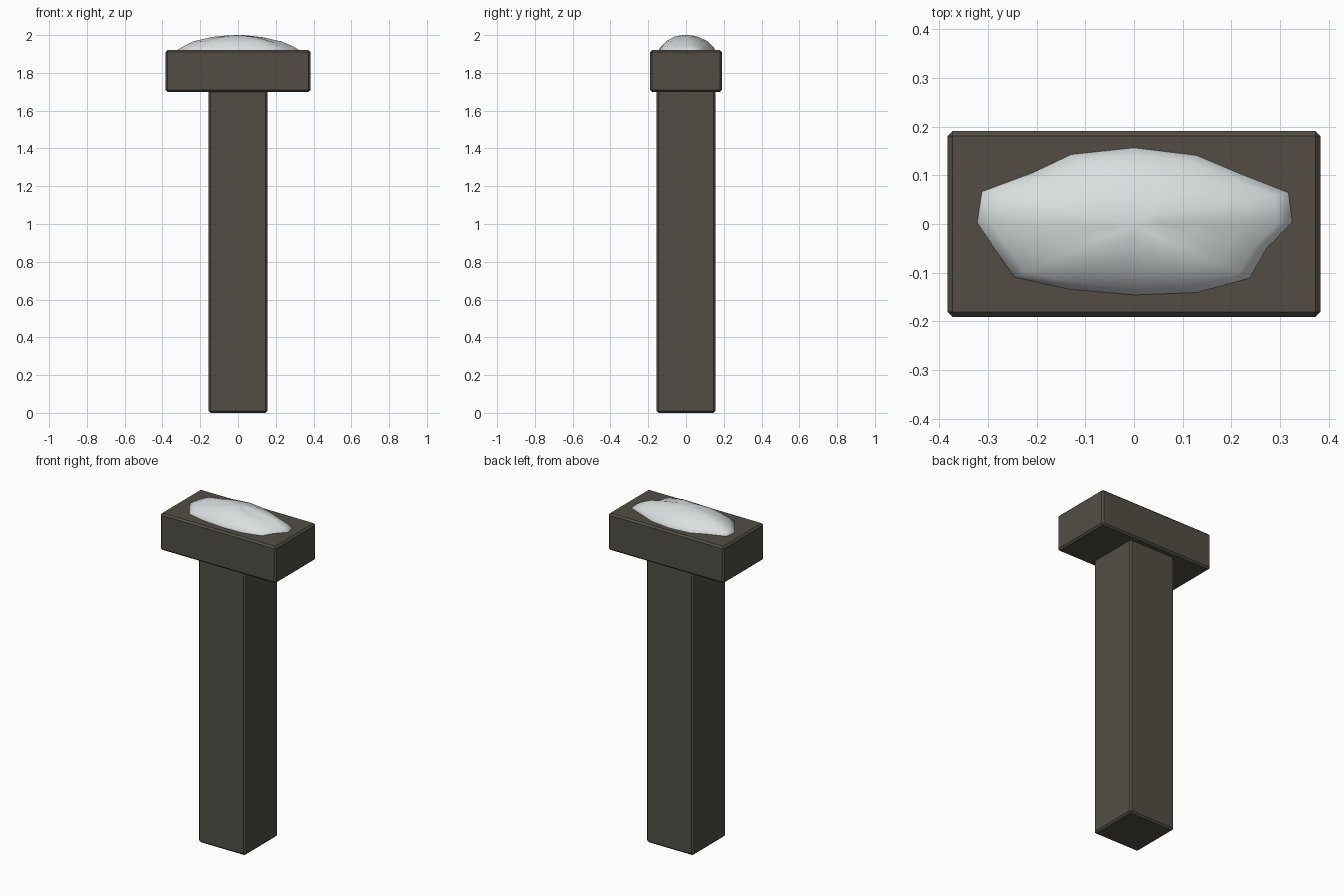
import bpy, bmesh, math

if "Cube" in bpy.data.objects:
    bpy.data.objects.remove(bpy.data.objects["Cube"])


def material(name, rgb):
    m = bpy.data.materials.new(name)
    m.diffuse_color = (*rgb, 1)
    m.use_nodes = True
    m.node_tree.nodes["Principled BSDF"].inputs["Base Color"].default_value = m.diffuse_color
    return m


wood = material("dark weathered wood", (0.085, 0.076, 0.060))
snow = material("snow white", (0.70, 0.735, 0.745))


def block(name, size, z0, z1):
    """Chamfered flat-faced box standing between z0 and z1."""
    bm = bmesh.new()
    bmesh.ops.create_cube(bm, size=1)
    for v in bm.verts:
        v.co.x *= size[0]
        v.co.y *= size[1]
        v.co.z = z0 + (v.co.z + 0.5) * (z1 - z0)
    bmesh.ops.bevel(bm, geom=bm.edges[:], offset=0.01, segments=1, affect='EDGES')
    me = bpy.data.meshes.new(name)
    bm.to_mesh(me)
    bm.free()
    me.materials.append(wood)
    ob = bpy.data.objects.new(name, me)
    bpy.context.collection.objects.link(ob)
    return ob


# Upright post and cap beam
block("post", (0.31, 0.31), 0.0, 1.715)
block("cap_beam", (0.765, 0.382), 1.70, 1.92)

# Snow mound: irregular outline lofted up to a peak; last value dents a spoke
outline = [(0.328, 0.004, -0.002), (0.32, 0.065, 0), (0.225, 0.102, 0.004),
           (0.13, 0.142, 0), (0, 0.158, 0.002), (-0.13, 0.144, 0),
           (-0.21, 0.106, 0.003), (-0.315, 0.067, 0), (-0.325, 0.003, 0.002),
           (-0.29, -0.05, -0.002), (-0.248, -0.11, 0), (-0.135, -0.135, 0.003),
           (0, -0.147, -0.001), (0.13, -0.142, 0.004), (0.24, -0.112, 0),
           (0.275, -0.05, -0.006)]
profile = [(1.0, 1.90), (1.0, 1.918), (0.9, 1.939), (0.72, 1.966),
           (0.42, 1.988), (0.18, 1.997)]

bm = bmesh.new()
rings = []
for s, z in profile:
    dent = math.sin(math.pi * s)
    rings.append([bm.verts.new((x * s, y * s, z + d * dent)) for x, y, d in outline])
n = len(outline)
for lower, upper in zip(rings, rings[1:]):
    for i in range(n):
        j = (i + 1) % n
        bm.faces.new((lower[i], lower[j], upper[j], upper[i]))
peak = bm.verts.new((0, 0, 2.0))
for i in range(n):
    bm.faces.new((rings[-1][i], rings[-1][(i + 1) % n], peak))
bm.faces.new(rings[0][::-1])
for f in bm.faces:
    f.smooth = True
me = bpy.data.meshes.new("snow_mound")
bm.to_mesh(me)
bm.free()
me.materials.append(snow)
mound = bpy.data.objects.new("snow_mound", me)
bpy.context.collection.objects.link(mound)
